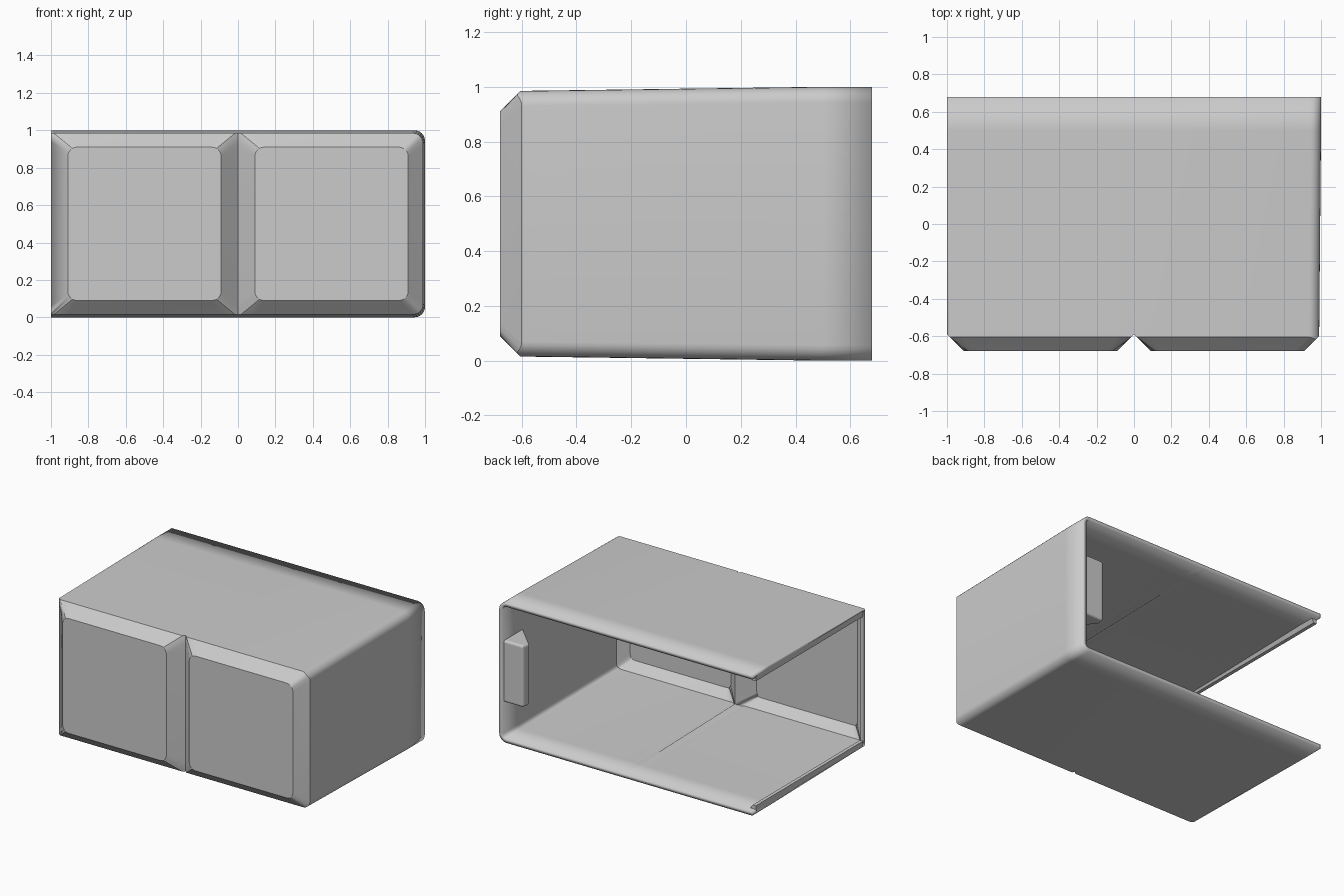
import bpy, bmesh, math
from mathutils import Vector

cube = bpy.data.objects.get("Cube")
if cube:
    bpy.data.objects.remove(cube)

grey = bpy.data.materials.new("plain_grey")
grey.use_nodes = True
COLOUR = (0.6, 0.6, 0.6, 1)
grey.diffuse_color = COLOUR
grey.node_tree.nodes["Principled BSDF"].inputs["Base Color"].default_value = COLOUR

FRONT, SEAM, BACK = -0.68, 0.5, 0.68
WALL, BEVEL, DRAFT = 0.028, 0.09, 0.015
ARC = 7  # points per pad corner


def finish(bm, name):
    mesh = bpy.data.meshes.new(name)
    bm.to_mesh(mesh)
    bm.free()
    obj = bpy.data.objects.new(name, mesh)
    bpy.context.collection.objects.link(obj)
    mesh.materials.append(grey)
    return obj


def arc(cx, cz, r, k):
    """Quarter circle of corner k, running anticlockwise."""
    angles = [(k + i / (ARC - 1)) * math.pi / 2 for i in range(ARC)]
    return [(cx + r * math.cos(a), cz + r * math.sin(a)) for a in angles]


def corner(x, z, k, r):
    """Rounded outer corner, or a square one with extra points beside the valley."""
    sx, sz = (1, 1, -1, -1)[k] * -1, (1, -1, -1, 1)[(k + 0) % 4]
    sz = -1 if k < 2 else 1
    sx = -1 if k in (0, 3) else 1
    if r:
        return arc(x + sx * r, z + sz * r, r, k)
    steps = [BEVEL, 0.045, DRAFT]
    along_z = [(x, z + sz * d) for d in steps]
    along_x = [(x + sx * d, z) for d in steps]
    first, last = (along_z, along_x) if k in (0, 2) else (along_x, along_z)
    return first + [(x, z)] + last[::-1]


def pad(bm, x0, x1, outer_x1):
    """Raised front pad, its sloped border and the walls running back from it."""
    xi, xj, zi, zj = x0 + BEVEL, x1 - BEVEL, BEVEL, 1 - BEVEL
    corners = [(1, 1), (0, 1), (0, 0), (1, 0)]
    inner, outer = [], []
    for k, (right, top) in enumerate(corners):
        r = 0.05
        inner += arc(xj - r if right else xi + r, zj - r if top else zi + r, r, k)
        rounded = right and outer_x1 != x1
        outer += corner(outer_x1 if right else x0, 1 - DRAFT if top else DRAFT,
                        k, 0.055 if rounded else 0)

    def depth(x, z):
        return FRONT + max(xi - x, x - xj, zi - z, z - zj)

    def spread(x, z):
        return x * 1.01 if x > 0 else x, 0.5 + (z - 0.5) * 0.5 / (0.5 - DRAFT)

    cap = [bm.verts.new((x, FRONT, z)) for x, z in inner]
    rim = [bm.verts.new((x, depth(x, z), z)) for x, z in outer]
    seam, end = [[bm.verts.new((spread(*p)[0], y, spread(*p)[1])) for p in outer]
                 for y in (SEAM, BACK)]
    bm.faces.new(cap)
    n = len(cap)
    for i in range(n):
        j = (i + 1) % n
        bm.faces.new((cap[i], rim[i], rim[j], cap[j]))
        a, b = rim[i].co.x, rim[j].co.x
        on_valley = any(abs(a - v) < 1e-4 and abs(b - v) < 1e-4 for v in (-1, 0))
        if not on_valley:
            bm.faces.new((rim[i], seam[i], seam[j], rim[j]))
            bm.faces.new((seam[i], end[i], end[j], seam[j]))


def prism(name, profile, axis, lo, hi):
    """Extrude a closed profile along an axis (1 = y, 2 = z)."""
    bm = bmesh.new()
    place = (lambda p, t: (p[0], t, p[1])) if axis == 1 else (lambda p, t: (p[0], p[1], t))
    a, b = [[bm.verts.new(place(p, t)) for p in profile] for t in (lo, hi)]
    bm.faces.new(a)
    bm.faces.new(b)
    for i in range(len(a)):
        j = (i + 1) % len(a)
        bm.faces.new((a[i], a[j], b[j], b[i]))
    bmesh.ops.recalc_face_normals(bm, faces=bm.faces)
    return finish(bm, name)


# Thin casing, open at the back and at one side
bm = bmesh.new()
pad(bm, -1, 0, 0)
pad(bm, 0, 1, 0.99)
bmesh.ops.remove_doubles(bm, verts=bm.verts, dist=1e-4)
loose = [v for v in bm.verts if not v.link_faces]
bmesh.ops.delete(bm, geom=loose, context="VERTS")
bmesh.ops.recalc_face_normals(bm, faces=bm.faces)
front_cap = min(bm.faces, key=lambda f: f.calc_center_median().y)
if front_cap.normal.y > 0:
    bmesh.ops.reverse_faces(bm, faces=bm.faces)
casing = finish(bm, "casing")
shell = casing.modifiers.new("wall", "SOLIDIFY")
shell.thickness = WALL
shell.offset = -1
shell.use_even_offset = True
bpy.context.view_layer.objects.active = casing
casing.select_set(True)
bpy.ops.object.shade_smooth_by_angle(angle=math.radians(30))

# Low lips along the open side, on the floor and under the roof
for name, z, s in (("floor_lip", 0.015, 1), ("roof_lip", 0.985, -1)):
    prism(name, [(-1, z), (-0.95, z), (-0.975, z + s * 0.04), (-1, z + s * 0.04)],
          1, -0.57, 0.64)

# Wedge-shaped boss inside the closed side wall, with rounded edges
boss = prism("wall_boss", [(0.98, 0.67), (0.82, 0.67), (0.81, 0.61), (0.98, 0.44)],
             2, 0.28, 0.72)
bevel = boss.modifiers.new("soft_edges", "BEVEL")
bevel.width = 0.015
bevel.segments = 3
